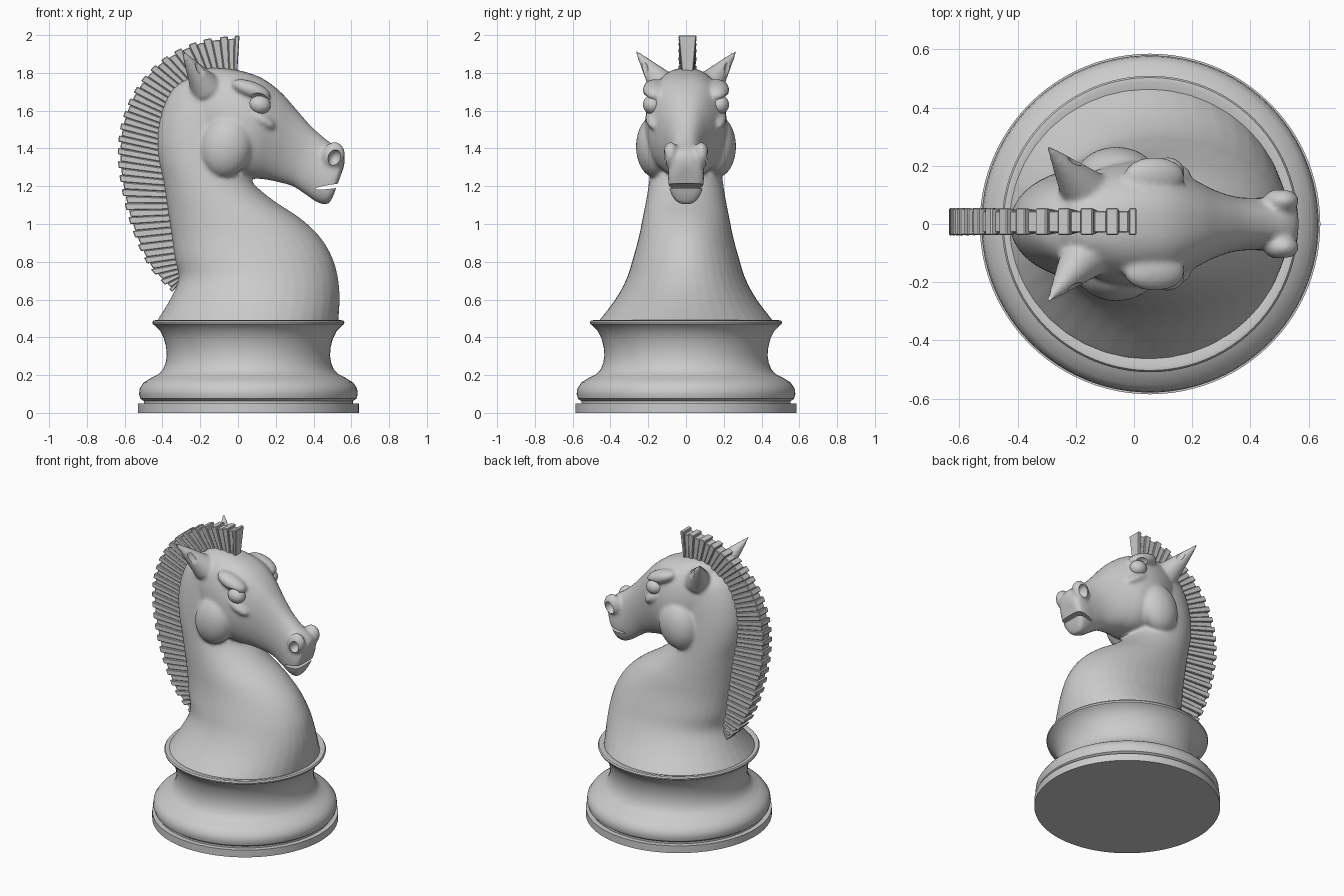
import bpy, bmesh, math
from mathutils import Vector, Matrix

cube = bpy.data.objects.get("Cube")
if cube:
    bpy.data.objects.remove(cube, do_unlink=True)

grey = bpy.data.materials.new("stone grey")
grey.use_nodes = True
COLOUR = (0.6, 0.6, 0.6, 1)
grey.diffuse_color = COLOUR
grey.node_tree.nodes["Principled BSDF"].inputs["Base Color"].default_value = COLOUR


def make(name, bm):
    bmesh.ops.recalc_face_normals(bm, faces=bm.faces[:])
    mesh = bpy.data.meshes.new(name)
    bm.to_mesh(mesh)
    bm.free()
    mesh.materials.append(grey)
    ob = bpy.data.objects.new(name, mesh)
    bpy.context.collection.objects.link(ob)
    return ob


def smooth(ob, degrees):
    bpy.ops.object.select_all(action='DESELECT')
    ob.select_set(True)
    bpy.context.view_layer.objects.active = ob
    bpy.ops.object.shade_smooth_by_angle(angle=math.radians(degrees))


def spline(pts, t):
    """Point at t (0..1) on a Catmull-Rom curve through pts."""
    n = len(pts) - 1
    i = min(int(t * n), n - 1)
    u = t * n - i
    a, b, c, d = (Vector(pts[min(max(k, 0), n)]) for k in range(i - 1, i + 3))
    return 0.5 * (2 * b + (c - a) * u + (2 * a - 5 * b + 4 * c - d) * u ** 2
                  + (3 * b - a - 3 * c + d) * u ** 3)


def loft(bm, stations, steps, power=1.0, sides=40):
    """Rings through stations (x1, z1, x2, z2, half width), capped at both ends."""
    rings = []
    for s in range(steps + 1):
        x1, z1, x2, z2, w = spline(stations, s / steps)
        ring = []
        for k in range(sides):
            a = math.tau * k / sides
            c, sn = math.cos(a), math.sin(a)
            f = 0.5 + 0.5 * c
            y = w * math.copysign(abs(sn) ** power, sn)
            ring.append(bm.verts.new((x1 + (x2 - x1) * f, y, z1 + (z2 - z1) * f)))
        rings.append(ring)
    for r, q in zip(rings, rings[1:]):
        for k in range(sides):
            j = (k + 1) % sides
            bm.faces.new((r[k], r[j], q[j], q[k]))
    bm.faces.new(rings[0])
    bm.faces.new(rings[-1])


def ball(bm, centre, scale, tilt=0):
    """Ellipsoid, tilted nose-down about y."""
    m = (Matrix.Translation(centre) @ Matrix.Rotation(math.radians(tilt), 4, 'Y')
         @ Matrix.Diagonal((*scale, 1)))
    bmesh.ops.create_uvsphere(bm, u_segments=32, v_segments=20, radius=1, matrix=m)


# Turned base
profile = [(0, 0), (.585, 0), (.585, .05), (.553, .05), (.553, .062), (.572, .075),
           (.579, .1), (.575, .13), (.555, .16), (.515, .185), (.475, .205), (.452, .23),
           (.438, .265), (.432, .305), (.436, .35), (.448, .395), (.468, .435),
           (.495, .462), (.506, .47), (.509, .48), (.503, .489), (.49, .491), (.47, .484), (0, .484)]
bm = bmesh.new()
line = [bm.verts.new((r, 0, z)) for r, z in profile]
edges = [bm.edges.new(p) for p in zip(line, line[1:])]
bmesh.ops.spin(bm, geom=line + edges, cent=(0, 0, 0), axis=(0, 0, 1),
               angle=math.tau, steps=96, use_duplicate=False)
bmesh.ops.remove_doubles(bm, verts=bm.verts[:], dist=1e-4)
base = make("base", bm)
base.location = (.055, 0, 0)
smooth(base, 35)

# Neck and chest
bm = bmesh.new()
neck = [(-.44, .47, .53, .47, .475), (-.36, .6, .538, .6, .375), (-.315, .71, .53, .71, .315),
        (-.335, .82, .5, .82, .28), (-.35, .93, .435, .93, .25), (-.365, 1.03, .33, 1.03, .23),
        (-.38, 1.13, .18, 1.13, .21), (-.395, 1.23, .07, 1.23, .195),
        (-.42, 1.35, .04, 1.33, .185), (-.425, 1.48, .04, 1.45, .175),
        (-.395, 1.62, .04, 1.58, .16), (-.33, 1.73, .04, 1.68, .14), (-.2, 1.8, .04, 1.72, .1)]
loft(bm, neck, 60)

# Head from poll to muzzle
head = [(-.3, 1.72, -.31, 1.5, .08), (-.2, 1.815, -.24, 1.42, .14), (-.08, 1.825, -.15, 1.34, .19),
        (.04, 1.805, -.05, 1.27, .215), (.14, 1.765, .06, 1.245, .205),
        (.23, 1.695, .15, 1.235, .16), (.31, 1.605, .22, 1.22, .12),
        (.39, 1.515, .29, 1.2, .095), (.47, 1.445, .36, 1.155, .09),
        (.535, 1.4, .42, 1.115, .095), (.565, 1.36, .475, 1.105, .09), (.56, 1.3, .505, 1.15, .06)]
loft(bm, head, 55, .8)

for s in (-1, 1):
    ball(bm, (-.06, s * .165, 1.41), (.135, .1, .165), 15)      # cheek
    ball(bm, (.07, s * .165, 1.71), (.11, .065, .045), 20)      # brow
    ball(bm, (.11, s * .165, 1.56), (.1, .05, .035), 30)        # cheekbone
    ball(bm, (.505, s * .08, 1.365), (.06, .042, .07), 20)      # nostril flare
    # Ear: a cone leaning out and back
    root, tip = Vector((-.17, s * .11, 1.72)), Vector((-.295, s * .265, 1.915))
    axis = tip - root
    m = (Matrix.Translation((root + tip) / 2) @ axis.to_track_quat('Z', 'Y').to_matrix().to_4x4())
    bmesh.ops.create_cone(bm, cap_ends=True, segments=24, radius1=.085, radius2=.006,
                          depth=axis.length, matrix=m)
body = make("horse_body", bm)
mod = body.modifiers.new("blend", 'REMESH')
mod.mode, mod.voxel_size = 'VOXEL', .011
mod = body.modifiers.new("soften", 'SMOOTH')
mod.factor, mod.iterations = .5, 6

# Eye sockets, nostrils, ear hollows and mouth are carved out
bm = bmesh.new()
for s in (-1, 1):
    ball(bm, (.12, s * .235, 1.635), (.08, .055, .058), 15)
    ball(bm, (.51, s * .125, 1.35), (.034, .05, .045), 20)
    ball(bm, (-.175, s * .235, 1.815), (.04, .035, .08), -30)
ball(bm, (.51, 0, 1.2), (.11, .2, .012), -8)
cutter = make("carving_cutter", bm)
cutter.hide_render = True
mod = body.modifiers.new("carve", 'BOOLEAN')
mod.operation, mod.solver, mod.object = 'DIFFERENCE', 'EXACT', cutter
carved = bpy.data.meshes.new_from_object(body.evaluated_get(bpy.context.evaluated_depsgraph_get()))
body.modifiers.clear()
body.data = carved
bpy.data.objects.remove(cutter, do_unlink=True)
smooth(body, 40)

# Eyes
for s, side in ((-1, "right"), (1, "left")):
    bm = bmesh.new()
    ball(bm, (.115, s * .178, 1.632), (.058, .05, .05), 10)
    smooth(make(side + "_eye", bm), 60)

# Mane: a fan of ribs, alternately proud and recessed
inner = [(-.305, .69), (-.31, .8), (-.335, .98), (-.36, 1.15), (-.395, 1.32), (-.405, 1.48),
         (-.36, 1.62), (-.27, 1.74), (-.14, 1.79), (-.005, 1.79)]
outer = [(-.345, .645), (-.465, .775), (-.55, .96), (-.605, 1.16), (-.63, 1.36), (-.61, 1.54),
         (-.535, 1.715), (-.4, 1.865), (-.2, 1.965), (.008, 1.992)]
COUNT = 49
bm = bmesh.new()
for i in range(COUNT):
    proud = i % 2 == 0
    grow, half = (.006, .047) if proud else (-.008, .037)
    section = []
    for t in (i / COUNT, (i + 1) / COUNT):
        p, q = spline(inner, t), spline(outer, t)
        q = q + (q - p).normalized() * grow
        section.append([bm.verts.new((v.x, .008 + y, v.y)) for v, y in
                        ((p, -half * .6), (q, -half), (q, half), (p, half * .6))])
    a, b = section
    bm.faces.new(a)
    bm.faces.new(b)
    for k in range(4):
        j = (k + 1) % 4
        bm.faces.new((a[k], a[j], b[j], b[k]))
mane = make("mane", bm)
mod = mane.modifiers.new("rounded edges", 'BEVEL')
mod.width, mod.segments = .004, 1
